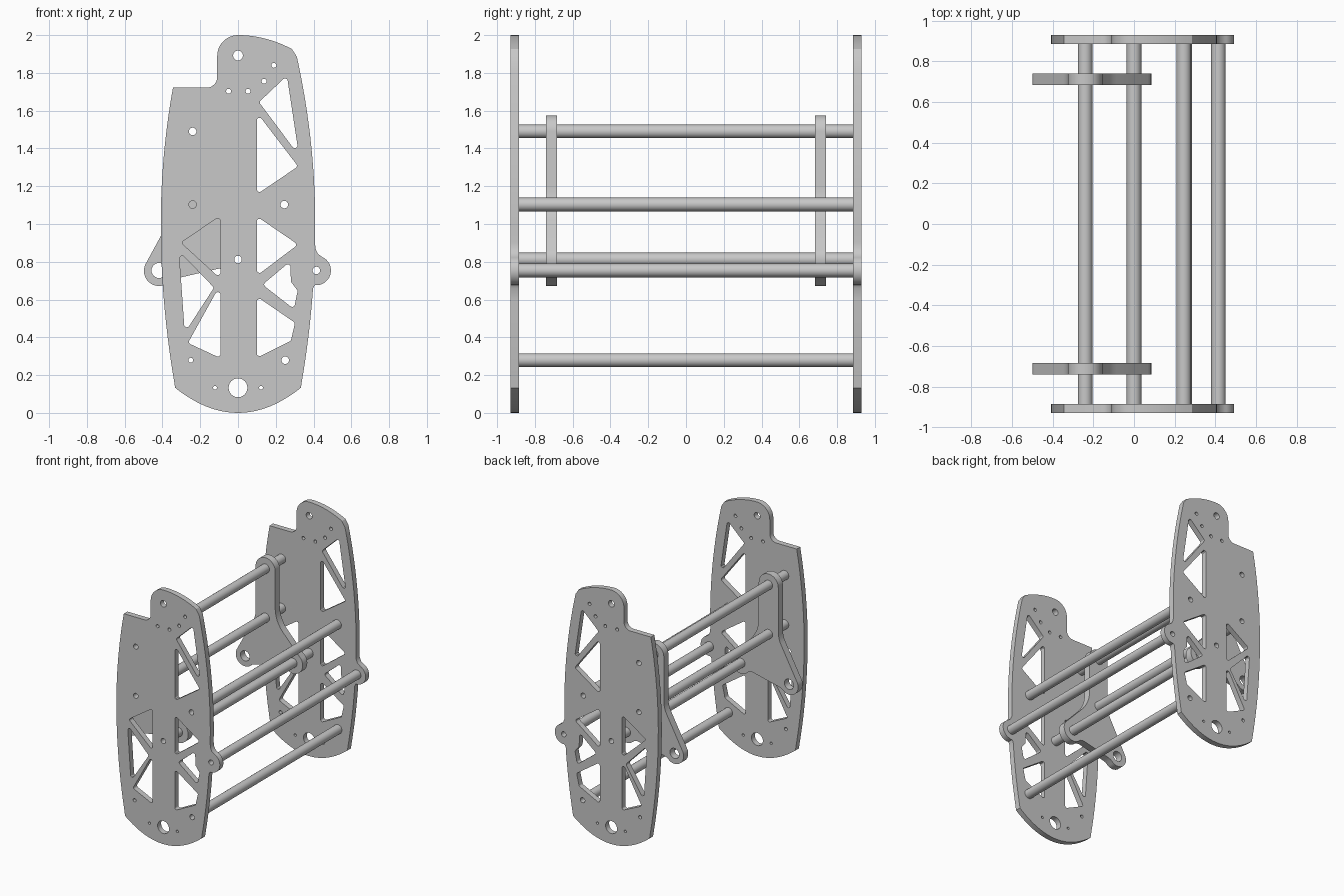
import bpy
import bmesh
from math import cos, sin, tan, radians, pi
from mathutils import Vector

if "Cube" in bpy.data.objects:
    bpy.data.objects.remove(bpy.data.objects["Cube"])

grey = bpy.data.materials.new("plain grey")
grey.use_nodes = True
COLOUR = (0.58, 0.58, 0.58, 1)
grey.diffuse_color = COLOUR
grey.node_tree.nodes["Principled BSDF"].inputs["Base Color"].default_value = COLOUR
parts = []


def arc(x, z, r, start=0, end=360, n=24):
    """Points along an arc; a full turn leaves out the repeated end."""
    count = n if end - start == 360 else n + 1
    angles = [radians(start + (end - start) * i / n) for i in range(count)]
    return [(x + r * cos(a), z + r * sin(a)) for a in angles]


def fillet(a, b, c, r, n=6):
    """Rounded corner at b between the directions to a and c."""
    a, b, c = Vector(a), Vector(b), Vector(c)
    u, v = (a - b).normalized(), (c - b).normalized()
    half = u.angle(v) / 2
    mid = b + (u + v).normalized() * (r / sin(half))
    p, q = b + u * (r / tan(half)) - mid, b + v * (r / tan(half)) - mid
    return [tuple(mid + p.lerp(q, i / n).normalized() * r) for i in range(n + 1)]


def rounded(points, r=0.014):
    n = len(points)
    out = []
    for i in range(n):
        out += fillet(points[i - 1], points[i], points[(i + 1) % n], r)
    return out


def slab(name, loops, y, thickness):
    """Outline plus holes in x and z, extruded along y."""
    curve = bpy.data.curves.new(name, "CURVE")
    curve.dimensions = "2D"
    curve.fill_mode = "BOTH"
    curve.extrude = thickness / 2
    for loop in loops:
        spline = curve.splines.new("POLY")
        spline.points.add(len(loop) - 1)
        for point, (x, z) in zip(spline.points, loop):
            point.co = (x, z, 0, 1)
        spline.use_cyclic_u = True
    temp = bpy.data.objects.new(name + " profile", curve)
    bpy.context.collection.objects.link(temp)
    mesh = bpy.data.meshes.new_from_object(
        temp.evaluated_get(bpy.context.evaluated_depsgraph_get()))
    bpy.data.objects.remove(temp)
    bm = bmesh.new()
    bm.from_mesh(mesh)
    bmesh.ops.remove_doubles(bm, verts=bm.verts, dist=0.0001)
    for v in bm.verts:
        v.co = (v.co.x, y - v.co.z, v.co.y)
    bmesh.ops.recalc_face_normals(bm, faces=bm.faces)
    bm.to_mesh(mesh)
    bm.free()
    mesh.materials.clear()
    mesh.materials.append(grey)
    obj = bpy.data.objects.new(name, mesh)
    bpy.context.collection.objects.link(obj)
    parts.append(obj)


def side(z):
    """Half width of the bowed plate at a height."""
    return 0.409 - (0.102 if z < 1 else 0.124) * (z - 1) ** 2


def span(a, b, n):
    return [a + (b - a) * i / n for i in range(n + 1)]


# Plate outline, counterclockwise from the bottom left corner
outline = [(x, 1.2 * x * x) for x in span(-0.333, 0.333, 20)]
outline += [(side(z), z) for z in span(0.16, 0.66, 8)]
outline += arc(0.414, 0.754, 0.078, -95, 65)
outline += [(0.422, 0.843), (0.41, 0.87)]
outline += [(side(z), z) for z in span(0.9, 1.885, 14)]
outline += [(x, 2 - 0.9 * x * x) for x in span(0.285, 0, 10)]
outline += arc(0, 1.89, 0.11, 95, 180, 10)
outline += fillet((-0.11, 1.89), (-0.11, 1.722), (-0.344, 1.722), 0.055)
outline += [(-side(z), z) for z in span(1.722, 0.16, 20)]

# Lightening windows
windows = [
    [(0.259, 1.785), (0.323, 1.362), (0.111, 1.645)],
    [(0.1, 1.59), (0.318, 1.305), (0.1, 1.157)],
    [(0.1, 1.04), (0.318, 0.891), (0.1, 0.727)],
    [(0.13, 0.679), (0.277, 0.802), (0.28, 0.695), (0.316, 0.647), (0.296, 0.55)],
    [(0.1, 0.616), (0.302, 0.477), (0.28, 0.382), (0.1, 0.292)],
    [(-0.093, 1.042), (-0.302, 0.902), (-0.093, 0.711)],
    [(-0.312, 0.855), (-0.127, 0.663), (-0.282, 0.424)],
    [(-0.093, 0.68), (-0.093, 0.29), (-0.265, 0.37)],
]

# Rod positions, then the other drilled holes by radius
rods = {
    "upper_rod": (-0.24, 1.49), "middle_right_rod": (-0.24, 1.103),
    "middle_left_rod": (0.245, 1.103), "centre_rod": (0, 0.812),
    "lug_rod": (0.415, 0.754), "lower_rod": (0.25, 0.279),
}
drilled = {
    0.026: [(0, 1.892)],
    0.05: [(0, 0.133)],
    0.013: [(0.19, 1.84), (0.138, 1.756), (0.053, 1.703), (-0.05, 1.703), (-0.25, 0.279)],
    0.01: [(-0.122, 0.133), (0.122, 0.133)],
}
holes = [rounded(w) for w in windows]
holes += [arc(x, z, 0.02) for x, z in rods.values()]
holes += [arc(x, z, r) for r, spots in drilled.items() for x, z in spots]

# Three-eyed bracket outline
bracket = arc(-0.24, 1.49, 0.085, 0, 180)
bracket += fillet((-0.325, 1.4), (-0.325, 1.09), (-0.487, 0.793), 0.2)
bracket += arc(-0.418, 0.752, 0.08, 150, 300)
bracket += [(-0.355, 0.702), (-0.33, 0.711), (-0.1, 0.764)]
bracket += arc(0, 0.812, 0.085, 220, 395)
bracket += fillet((0.07, 0.861), (-0.155, 1.1), (-0.155, 1.4), 0.25)
bracket_holes = [arc(x, z, 0.036) for x, z in (rods["upper_rod"], rods["centre_rod"])]
bracket_holes.append(arc(-0.418, 0.754, 0.04))

for end, sign in (("front", -1), ("back", 1)):
    slab(end + "_plate", [outline] + holes, sign * 0.907, 0.044)
    slab(end + "_bracket", [bracket] + bracket_holes, sign * 0.712, 0.057)

# Hollow spacer rods between the plates
for name, (x, z) in rods.items():
    slab(name, [arc(x, z, 0.036), arc(x, z, 0.02)], 0, 1.77)

bpy.ops.object.select_all(action="DESELECT")
for obj in parts:
    obj.select_set(True)
bpy.context.view_layer.objects.active = parts[0]
bpy.ops.object.shade_smooth_by_angle(angle=pi / 6)
